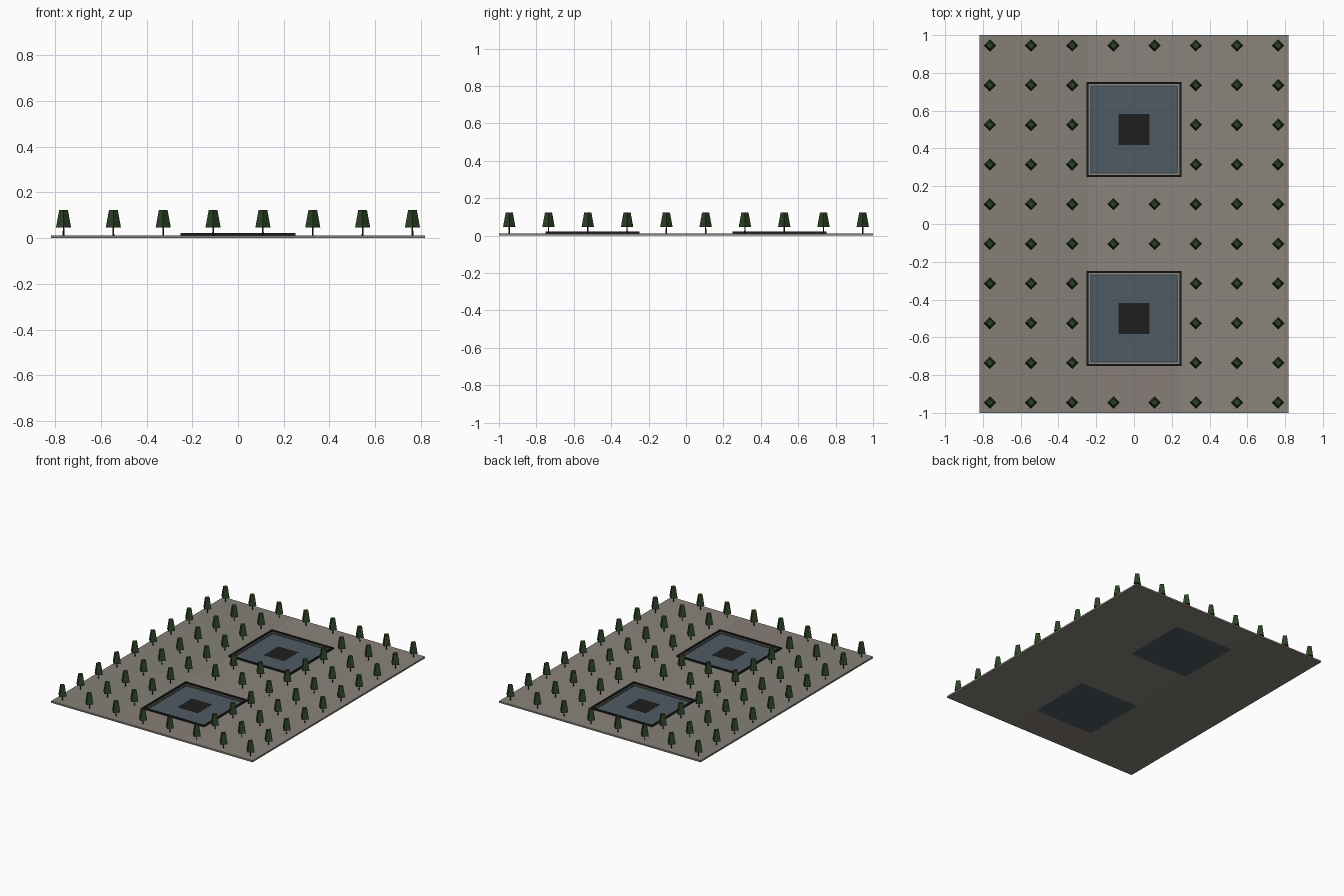
import bpy, bmesh
from mathutils import Matrix, Vector

if "Cube" in bpy.data.objects:
    bpy.data.objects.remove(bpy.data.objects["Cube"])


def material(name, r, g, b):
    m = bpy.data.materials.new(name)
    m.diffuse_color = (r, g, b, 1)
    m.use_nodes = True
    m.node_tree.nodes["Principled BSDF"].inputs["Base Color"].default_value = m.diffuse_color
    return m


paving = material("warm_paving", 0.255, 0.235, 0.20)
paving_side = material("side_paving", 0.235, 0.215, 0.185)
paving_rose = material("rose_paving", 0.245, 0.21, 0.185)
water_blue = material("water_blue", 0.078, 0.105, 0.125)
deep_blue = material("deep_blue", 0.055, 0.075, 0.09)
dark = material("dark_bronze", 0.014, 0.0135, 0.013)
leaf = material("leaf_green", 0.024, 0.055, 0.018)
bark = material("bark", 0.025, 0.015, 0.010)


def finish(name, bm, mat):
    mesh = bpy.data.meshes.new(name)
    bm.to_mesh(mesh)
    bm.free()
    mesh.materials.append(mat)
    obj = bpy.data.objects.new(name, mesh)
    bpy.context.collection.objects.link(obj)
    return obj


def box(name, x0, x1, y0, y1, z0, z1, mat):
    bm = bmesh.new()
    bmesh.ops.create_cube(bm, size=1)
    bmesh.ops.scale(bm, vec=(x1 - x0, y1 - y0, z1 - z0), verts=bm.verts)
    bmesh.ops.translate(bm, vec=((x0 + x1) / 2, (y0 + y1) / 2, (z0 + z1) / 2), verts=bm.verts)
    return finish(name, bm, mat)


def square_ring(name, cy, inner, outer, z0, z1, mat):
    # square frame: four profile corners joined around the square
    bm = bmesh.new()
    loops = []
    for h, z in ((inner, z0), (outer, z0), (outer, z1), (inner, z1)):
        loops.append([bm.verts.new((sx * h, cy + sy * h, z))
                      for sx, sy in ((-1, -1), (1, -1), (1, 1), (-1, 1))])
    for a in range(4):
        for i in range(4):
            p, q, j = loops[a], loops[(a + 1) % 4], (i + 1) % 4
            bm.faces.new((p[i], q[i], q[j], p[j]))
    bmesh.ops.recalc_face_normals(bm, faces=bm.faces)
    return finish(name, bm, mat)


X, Y, TOP = 0.818, 1.0, 0.012
POOL = 0.242

# Paved slab, in strips around the two pool openings
box("plaza_left", -X, -POOL, -Y, Y, 0, TOP, paving_side)
box("plaza_right", POOL, X, -Y, Y, 0, TOP, paving)
box("plaza_front", -POOL, POOL, -Y, -0.5 - POOL, 0, TOP, paving_rose)
box("plaza_middle", -POOL, POOL, -0.5 + POOL, 0.5 - POOL, 0, TOP, paving)
box("plaza_back", -POOL, POOL, 0.5 + POOL, Y, 0, TOP, paving)

# Sunken pools with stone lip, raised parapet and central void
for tag, cy in (("front", -0.5), ("back", 0.5)):
    box(tag + "_pool_water", -POOL, POOL, cy - POOL, cy + POOL, 0, 0.005, water_blue)
    square_ring(tag + "_pool_cascade", cy, 0.226, 0.232, 0.004, 0.008, deep_blue)
    square_ring(tag + "_pool_lip", cy, 0.232, POOL, 0.004, TOP, paving)
    square_ring(tag + "_pool_parapet", cy, 0.24, 0.252, TOP - 0.001, 0.022, dark)
    box(tag + "_pool_void", -0.082, 0.082, cy - 0.082, cy + 0.082, 0.003, 0.006, dark)


def cone_mesh(name, sides, r0, r1, z0, z1, mat):
    bm = bmesh.new()
    bmesh.ops.create_cone(bm, cap_ends=True, segments=sides, radius1=r0, radius2=r1,
                          depth=z1 - z0, matrix=Matrix.Translation((0, 0, (z0 + z1) / 2)))
    mesh = bpy.data.meshes.new(name)
    bm.to_mesh(mesh)
    bm.free()
    mesh.materials.append(mat)
    return mesh


# Tree grid: four-sided tapered crowns on thin trunks, none over the pools
crown = cone_mesh("tree_crown", 4, 0.033, 0.019, 0.047, 0.124, leaf)
trunk = cone_mesh("tree_trunk", 4, 0.004, 0.003, TOP - 0.001, 0.048, bark)
for col in range(8):
    for row in range(10):
        x, y = (col - 3.5) * 0.218, (row - 4.5) * 0.21
        if abs(x) < 0.26 and abs(abs(y) - 0.5) < 0.26:
            continue
        for mesh in (crown, trunk):
            obj = bpy.data.objects.new(mesh.name, mesh)
            obj.location = Vector((x, y, 0))
            bpy.context.collection.objects.link(obj)
